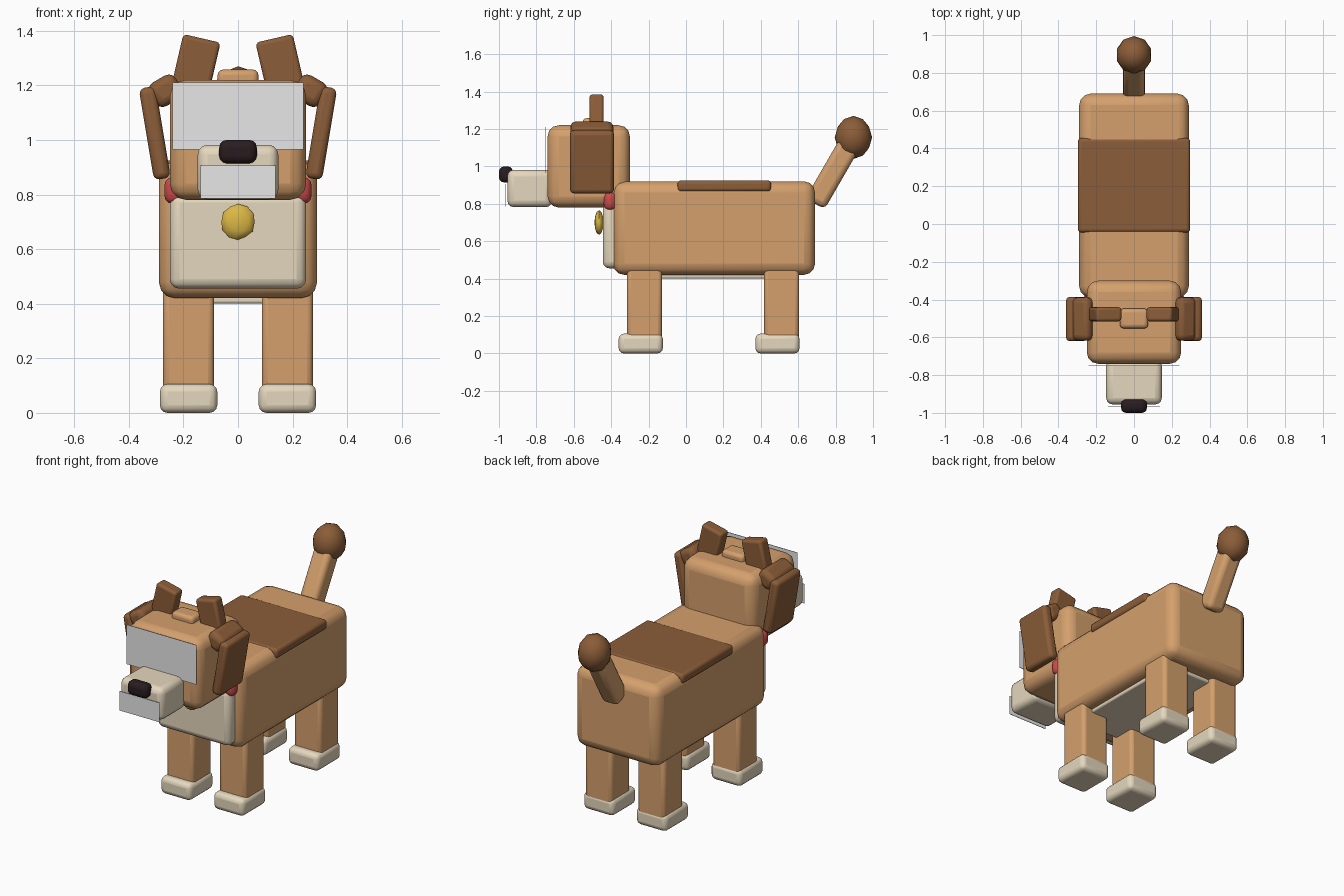
import bpy
from math import radians

cube = bpy.data.objects.get("Cube")
if cube:
    bpy.data.objects.remove(cube, do_unlink=True)


def material(name, r, g, b):
    m = bpy.data.materials.new(name)
    m.use_nodes = True
    m.diffuse_color = (r, g, b, 1)
    bsdf = m.node_tree.nodes["Principled BSDF"]
    bsdf.inputs["Base Color"].default_value = (r, g, b, 1)
    bsdf.inputs["Roughness"].default_value = 0.7
    return m


TAN = material("tan fur", 0.66, 0.35, 0.15)
BROWN = material("dark brown fur", 0.26, 0.11, 0.04)
CREAM = material("cream fur", 0.78, 0.68, 0.51)
BLACK = material("nose black", 0.022, 0.012, 0.014)
RED = material("collar red", 0.6, 0.07, 0.07)
GOLD = material("tag gold", 0.72, 0.48, 0.06)
GREY = material("pale grey", 0.8, 0.8, 0.8)


def finish(ob, name, mat):
    ob.name = name
    ob.data.name = name
    ob.data.materials.append(mat)
    bpy.ops.object.shade_smooth_by_angle(angle=radians(40))
    return ob


def box(name, mat, centre, size, bevel=0.0, rot=(0, 0, 0)):
    """Rounded box given by centre and full size; rotation in degrees."""
    bpy.ops.mesh.primitive_cube_add(size=1, location=centre)
    ob = bpy.context.object
    ob.scale = size
    bpy.ops.object.transform_apply(location=False, rotation=False, scale=True)
    ob.rotation_euler = [radians(a) for a in rot]
    if bevel:
        mod = ob.modifiers.new("rounded edges", "BEVEL")
        mod.width = bevel
        mod.segments = 3
        mod.limit_method = "ANGLE"
    return finish(ob, name, mat)


def ball(name, mat, centre, radii):
    bpy.ops.mesh.primitive_ico_sphere_add(subdivisions=2, radius=1, location=centre)
    ob = bpy.context.object
    ob.scale = radii
    bpy.ops.object.transform_apply(location=False, rotation=False, scale=True)
    return finish(ob, name, mat)


# Torso
box("body", TAN, (0, 0.15, 0.67), (0.58, 1.08, 0.5), 0.06)
box("chest", CREAM, (0, -0.395, 0.63), (0.5, 0.1, 0.35), 0.035)
box("belly", CREAM, (0, 0.15, 0.43), (0.42, 0.84, 0.06), 0.01)
box("saddle_patch", BROWN, (0, 0.205, 0.895), (0.594, 0.5, 0.06), 0.018)

# Head
box("head", TAN, (0, -0.52, 1.0), (0.5, 0.44, 0.44), 0.06)
box("muzzle", CREAM, (0, -0.835, 0.882), (0.295, 0.24, 0.2), 0.035)
box("nose", BLACK, (0, -0.963, 0.957), (0.138, 0.074, 0.086), 0.028)
box("forehead_tuft", TAN, (0, -0.5, 1.225), (0.15, 0.105, 0.065), 0.02)
box("face_plate", GREY, (0, -0.75, 1.087), (0.48, 0.003, 0.245))
box("mouth_plate", GREY, (0, -0.964, 0.846), (0.274, 0.003, 0.12))

# Collar and tag
box("collar", RED, (0, -0.405, 0.815), (0.54, 0.07, 0.1), 0.032)
ball("collar_tag", GOLD, (0, -0.465, 0.7), (0.064, 0.025, 0.066))

# Tail
box("tail", TAN, (0, 0.785, 0.965), (0.118, 0.118, 0.38), 0.03, (-30, 0, 0))
ball("tail_tip", BROWN, (0, 0.895, 1.155), (0.096, 0.1, 0.115))

# Paired parts
for side, s in (("left", 1), ("right", -1)):
    box(side + "_upright_ear", BROWN, (s * 0.158, -0.478, 1.26),
        (0.14, 0.075, 0.23), 0.015, (0, -13 * s, 0))
    box(side + "_ear_base", BROWN, (s * 0.265, -0.503, 1.18),
        (0.11, 0.23, 0.1), 0.03, (0, 30 * s, 0))
    box(side + "_ear_flap", BROWN, (s * 0.305, -0.503, 1.025),
        (0.062, 0.235, 0.34), 0.022, (0, 9.5 * s, 0))
    for end, leg_y, paw_y in (("front", -0.222, -0.242), ("back", 0.511, 0.489)):
        box(f"{end}_{side}_leg", TAN, (s * 0.181, leg_y, 0.265),
            (0.187, 0.187, 0.4), 0.022)
        box(f"{end}_{side}_paw", CREAM, (s * 0.181, paw_y, 0.053),
            (0.21, 0.236, 0.106), 0.028)
